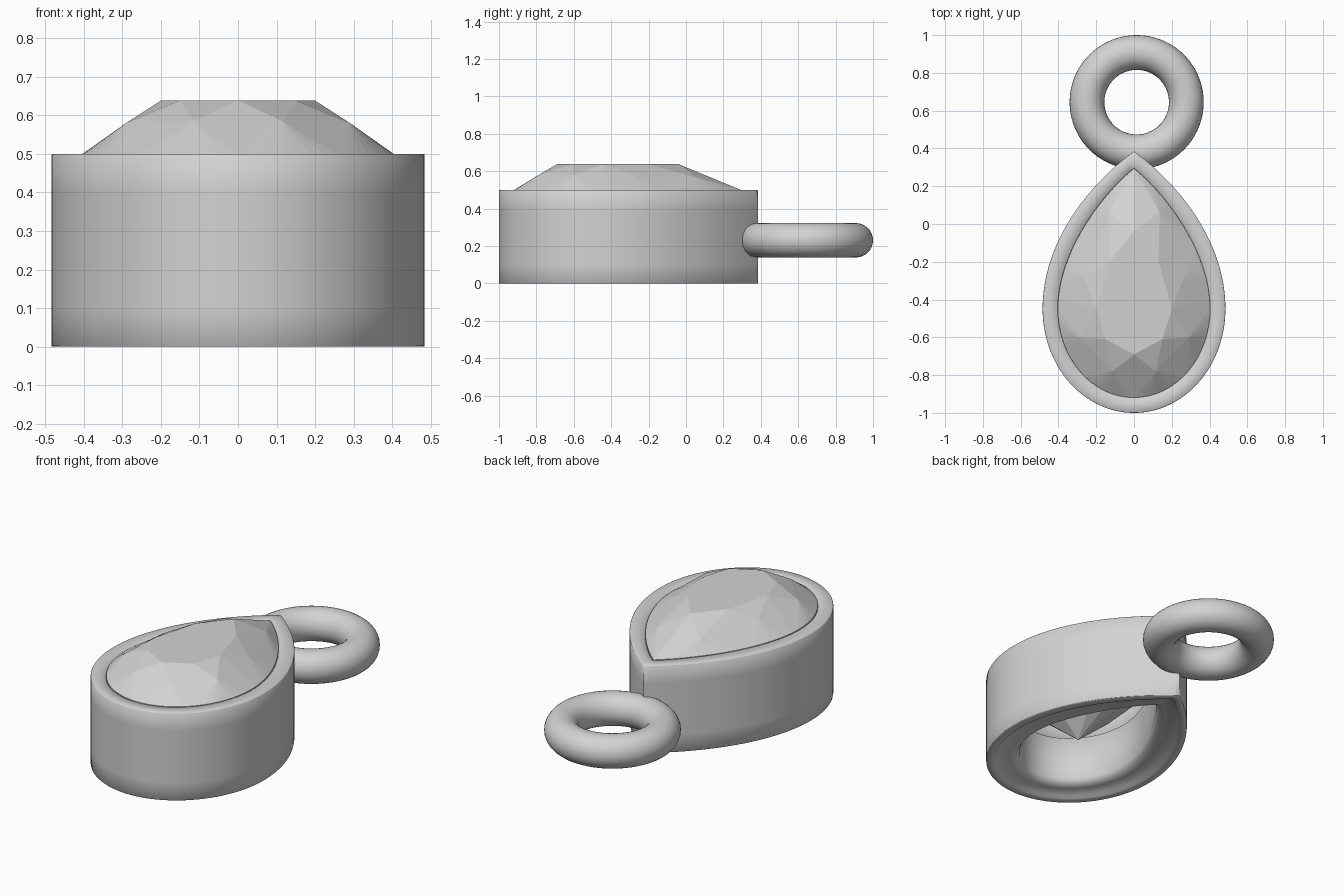
import bpy, bmesh, math

if "Cube" in bpy.data.objects:
    bpy.data.objects.remove(bpy.data.objects["Cube"])

# One plain material for the whole pendant
grey = bpy.data.materials.new("plain grey")
grey.diffuse_color = (0.65, 0.65, 0.65, 1)
grey.use_nodes = True
grey.node_tree.nodes["Principled BSDF"].inputs["Base Color"].default_value = grey.diffuse_color


def pear(d, n=32):
    """Teardrop outline inset by d, from the tip round and back."""
    a, b, cy = 0.484 - d, 0.55 - d, -0.45
    p = [(a, cy), (a, -0.10 - 0.9 * d), (0.25 - 0.6 * d, 0.20 - 0.9 * d), (0, 0.385 - 1.12 * d)]
    half = []
    for i in range(n):                      # tip down to the widest point
        t = 1 - i / n
        w = ((1 - t) ** 3, 3 * t * (1 - t) ** 2, 3 * t * t * (1 - t), t ** 3)
        half.append(tuple(sum(w[k] * p[k][c] for k in range(4)) for c in (0, 1)))
    for i in range(n + 1):                  # round end
        t = math.pi / 2 * i / n
        half.append((a * math.cos(t), cy - b * math.sin(t)))
    mirrored = [(-x, y) for x, y in half[-2:0:-1]]
    return half + mirrored


def finish(bm, name, smooth):
    bmesh.ops.recalc_face_normals(bm, faces=bm.faces)
    me = bpy.data.meshes.new(name)
    bm.to_mesh(me)
    bm.free()
    ob = bpy.data.objects.new(name, me)
    bpy.context.collection.objects.link(ob)
    me.materials.append(grey)
    if smooth:
        bpy.ops.object.select_all(action='DESELECT')
        ob.select_set(True)
        bpy.context.view_layer.objects.active = ob
        bpy.ops.object.shade_smooth_by_angle(angle=math.radians(60))
    return ob


# Bezel: closed wall section (inset, height) lofted round the teardrop
section = [(0, 0.002), (0, 0.10), (0, 0.40), (0, 0.497), (0.003, 0.5), (0.075, 0.5),
           (0.082, 0.49), (0.082, 0.46), (0.13, 0.33), (0.18, 0.30), (0.18, 0.05),
           (0.165, 0.025), (0.13, 0.015), (0.055, 0.015), (0.045, 0), (0.002, 0)]
bm = bmesh.new()
rings = [[bm.verts.new((x, y, z)) for x, y in pear(d)] for d, z in section]
for k, lower in enumerate(rings):
    upper = rings[(k + 1) % len(rings)]
    for i in range(len(lower)):
        j = (i + 1) % len(lower)
        bm.faces.new((lower[i], lower[j], upper[j], upper[i]))
finish(bm, "bezel", True)

# Gem: faceted hull of table, crown points, girdle and culet
right_half = [
    (0.15, -0.61, 0.638), (0.20, -0.45, 0.638), (0.13, -0.20, 0.638),    # table
    (0.115, -0.78, 0.585), (0.29, -0.60, 0.58), (0.265, -0.28, 0.58), (0.135, 0.06, 0.565),
    (0.15, -0.64, 0.26), (0.19, -0.45, 0.26), (0.11, -0.20, 0.26),       # pavilion
]
points = [(0, -0.69, 0.638), (0, -0.04, 0.638), (0, -0.47, 0.10)]
for x, y, z in right_half:
    points += [(x, y, z), (-x, y, z)]
for z in (0.475, 0.5):
    points += [(x, y, z) for x, y in pear(0.081, 16)]
bm = bmesh.new()
for co in points:
    bm.verts.new(co)
bmesh.ops.convex_hull(bm, input=bm.verts)
loose = [v for v in bm.verts if not v.link_faces]
bmesh.ops.delete(bm, geom=loose, context='VERTS')
bmesh.ops.dissolve_limit(bm, angle_limit=math.radians(1), verts=bm.verts, edges=bm.edges)
finish(bm, "gem", False)

# Hanging ring that overlaps the tip of the bezel
bpy.ops.mesh.primitive_torus_add(location=(0.014, 0.645, 0.231), major_radius=0.263,
                                 minor_radius=0.092, major_segments=72, minor_segments=32)
ring = bpy.context.object
ring.name = "hanging_ring"
ring.data.materials.append(grey)
bpy.ops.object.shade_smooth()
